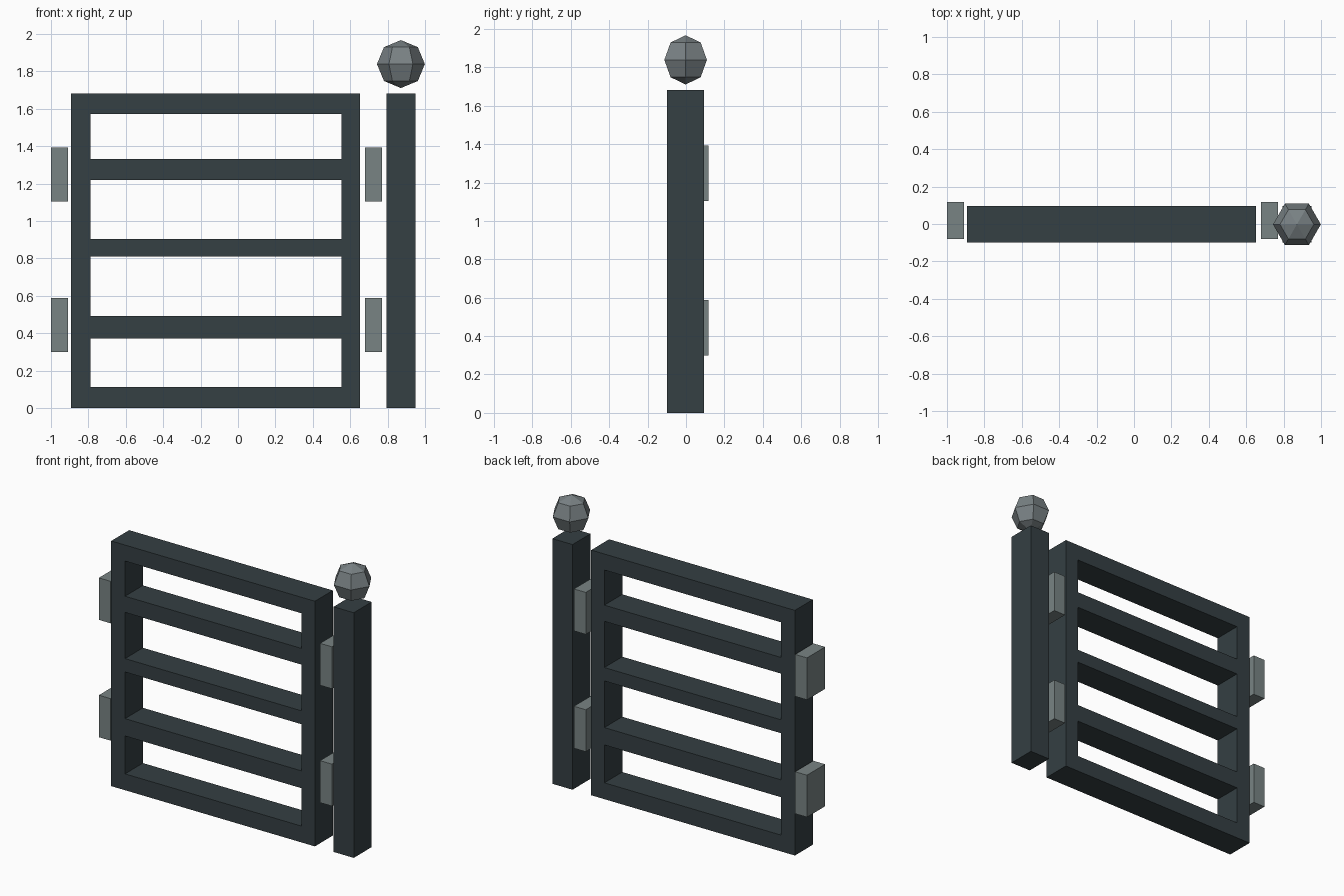
import bpy, bmesh, math
from mathutils import Matrix

if "Cube" in bpy.data.objects:
    bpy.data.objects.remove(bpy.data.objects["Cube"])

Y0, Y1 = -0.099, 0.095            # front and back of gate and post
YC = (Y0 + Y1) / 2
TOP = 1.682


def material(name, rgb):
    m = bpy.data.materials.new(name)
    m.diffuse_color = (*rgb, 1)
    m.use_nodes = True
    m.node_tree.nodes["Principled BSDF"].inputs["Base Color"].default_value = m.diffuse_color
    return m


dark = material("dark_iron", (0.035, 0.05, 0.056))
grey = material("grey_metal", (0.19, 0.23, 0.23))
stone = material("cap_grey", (0.19, 0.22, 0.23))


def finish(bm, name, mat):
    bmesh.ops.recalc_face_normals(bm, faces=bm.faces)
    me = bpy.data.meshes.new(name)
    bm.to_mesh(me)
    bm.free()
    me.materials.append(mat)
    ob = bpy.data.objects.new(name, me)
    bpy.context.collection.objects.link(ob)
    return ob


def box(name, lo, hi, mat):
    bm = bmesh.new()
    bmesh.ops.create_cube(bm, size=1)
    for v in bm.verts:
        v.co = [a if c < 0 else b for a, b, c in zip(lo, hi, v.co)]
    return finish(bm, name, mat)


# Gate frame: a grid of cells with the four openings left out, then extruded
xs = [-0.893, -0.788, 0.553, 0.653]
zs = [0, 0.112, 0.372, 0.491, 0.811, 0.903, 1.22, 1.331, 1.572, TOP]
bm = bmesh.new()
grid = [[bm.verts.new((x, Y0, z)) for x in xs] for z in zs]
for j in range(len(zs) - 1):
    for i in range(3):
        if i == 1 and j % 2 == 1:
            continue
        bm.faces.new((grid[j][i], grid[j][i + 1], grid[j + 1][i + 1], grid[j + 1][i]))
ext = bmesh.ops.extrude_face_region(bm, geom=bm.faces[:], use_keep_orig=True)
for v in ext["geom"]:
    if isinstance(v, bmesh.types.BMVert):
        v.co.y = Y1
finish(bm, "gate_frame", dark)

# Gate post
box("gate_post", (0.795, Y0, 0), (0.948, Y1, TOP), dark)

# Hinge and latch blocks on both sides of the gate
for side, x in (("hinge", -1.0), ("latch", 0.679)):
    for level, z in (("lower", 0.3), ("upper", 1.105)):
        box(f"{level}_{side}_block", (x, -0.08, z), (x + 0.09, 0.117, z + 0.288), grey)

# Faceted ball above the post, with a corner pointing along x
bm = bmesh.new()
bmesh.ops.create_uvsphere(bm, u_segments=6, v_segments=4, radius=0.128)
if max(v.co.x for v in bm.verts) < 0.12:
    bmesh.ops.rotate(bm, verts=bm.verts, matrix=Matrix.Rotation(math.radians(30), 3, 'Z'))
bmesh.ops.translate(bm, verts=bm.verts, vec=(0.871, YC, 1.839))
finish(bm, "post_ball", stone)
